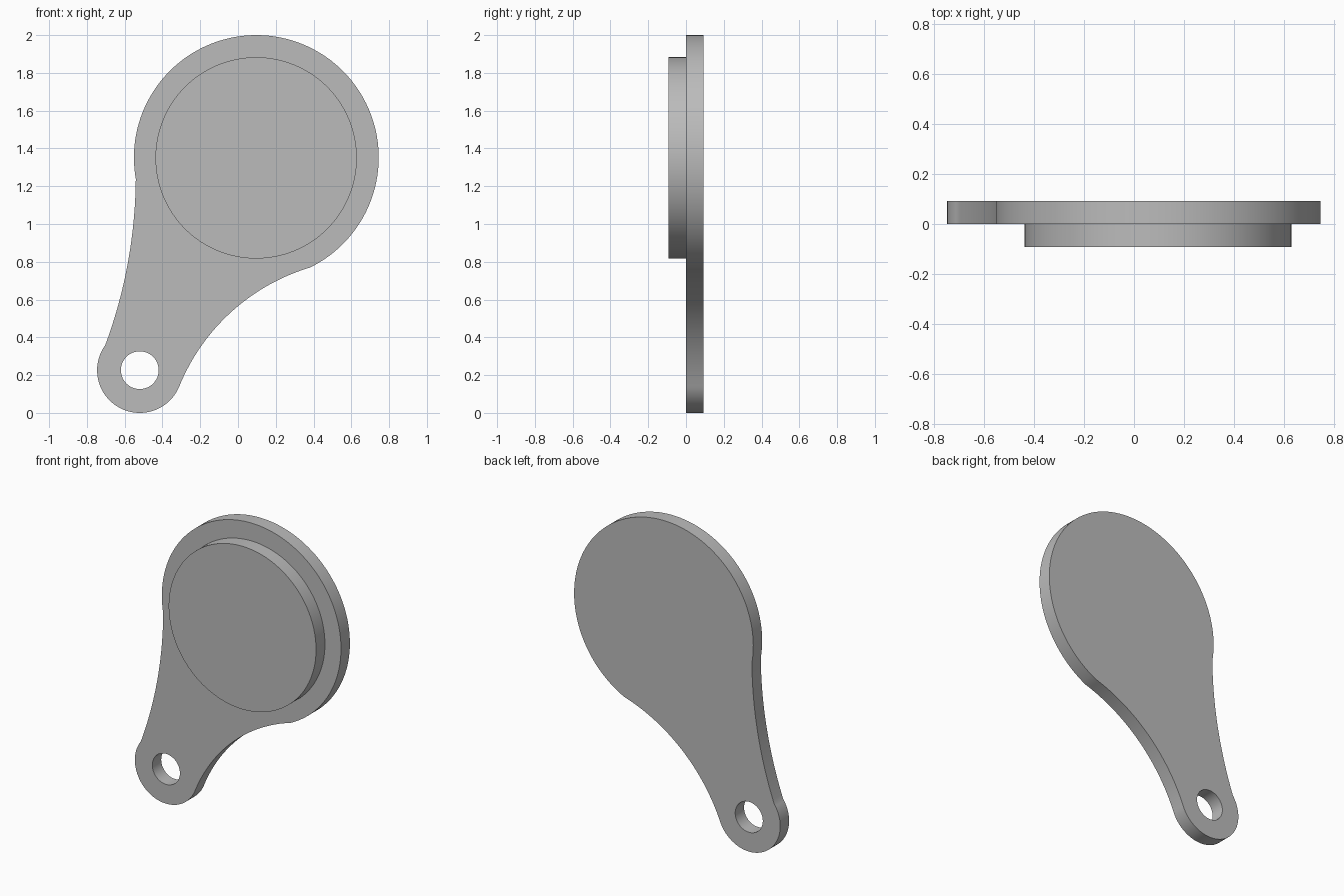
import bpy, bmesh, math
from mathutils import Vector

cube = bpy.data.objects.get("Cube")
if cube:
    bpy.data.objects.remove(cube, do_unlink=True)

grey = bpy.data.materials.new("plain grey")
grey.use_nodes = True
colour = (0.5, 0.5, 0.5, 1)
grey.diffuse_color = colour
grey.node_tree.nodes["Principled BSDF"].inputs["Base Color"].default_value = colour

THICK = 0.092
DISC, DISC_R = Vector((0.097, 1.352)), 0.648
EYE, EYE_R = Vector((-0.52, 0.226)), 0.226


def arc(centre, radius, start, end, steps):
    """Points along a circular arc, angles in radians."""
    angles = [start + (end - start) * i / steps for i in range(steps + 1)]
    return [centre + radius * Vector((math.cos(a), math.sin(a))) for a in angles]


def circle(centre, radius, steps):
    return arc(centre, radius, 0, math.tau, steps)[:-1]


def bowed(a, b, sag, steps=32):
    """Inner points of an arc from a to b, bulging left of its direction by sag."""
    chord = b - a
    half = chord.length / 2
    radius = (half * half + sag * sag) / (2 * sag)
    left = Vector((-chord.y, chord.x)).normalized()
    centre = (a + b) / 2 + left * (sag - radius)
    first, last = a - centre, b - centre
    start = math.atan2(first.y, first.x)
    sweep = -2 * math.asin(half / radius)
    return arc(centre, radius, start, start + sweep, steps)[1:-1]


def plate(name, loops, y_front):
    """Fill closed x-z loops (outline, then holes) and extrude towards the back."""
    bm = bmesh.new()
    edges = []
    for loop in loops:
        verts = [bm.verts.new((p.x, y_front, p.y)) for p in loop]
        edges += [bm.edges.new((v, verts[i - 1])) for i, v in enumerate(verts)]
    if len(loops) == 1:
        bm.faces.new(verts)
    else:
        bmesh.ops.triangle_fill(bm, edges=edges, use_beauty=True)
    extruded = bmesh.ops.extrude_face_region(bm, geom=bm.faces[:], use_keep_orig=True)
    moved = [g for g in extruded["geom"] if isinstance(g, bmesh.types.BMVert)]
    bmesh.ops.translate(bm, verts=moved, vec=(0, THICK, 0))
    bmesh.ops.recalc_face_normals(bm, faces=bm.faces[:])
    mesh = bpy.data.meshes.new(name)
    bm.to_mesh(mesh)
    bm.free()
    mesh.materials.append(grey)
    obj = bpy.data.objects.new(name, mesh)
    bpy.context.collection.objects.link(obj)
    bpy.ops.object.select_all(action="DESELECT")
    obj.select_set(True)
    bpy.context.view_layer.objects.active = obj
    bpy.ops.object.shade_smooth_by_angle(angle=math.radians(15))
    return obj


# Backing plate: large disc, waisted neck and small eye end with a hole
rad = math.radians
disc_arc = arc(DISC, DISC_R, rad(-64), rad(190), 96)
eye_arc = arc(EYE, EYE_R, rad(144), rad(338), 56)
outline = (disc_arc + bowed(disc_arc[-1], eye_arc[0], 0.039)
           + eye_arc + bowed(eye_arc[-1], disc_arc[0], 0.106))
plate("backing_plate", [outline, circle(EYE, 0.1, 48)], 0)

# Raised round boss on the front
plate("front_boss", [circle(Vector((0.096, 1.35)), 0.533, 128)], -THICK)
